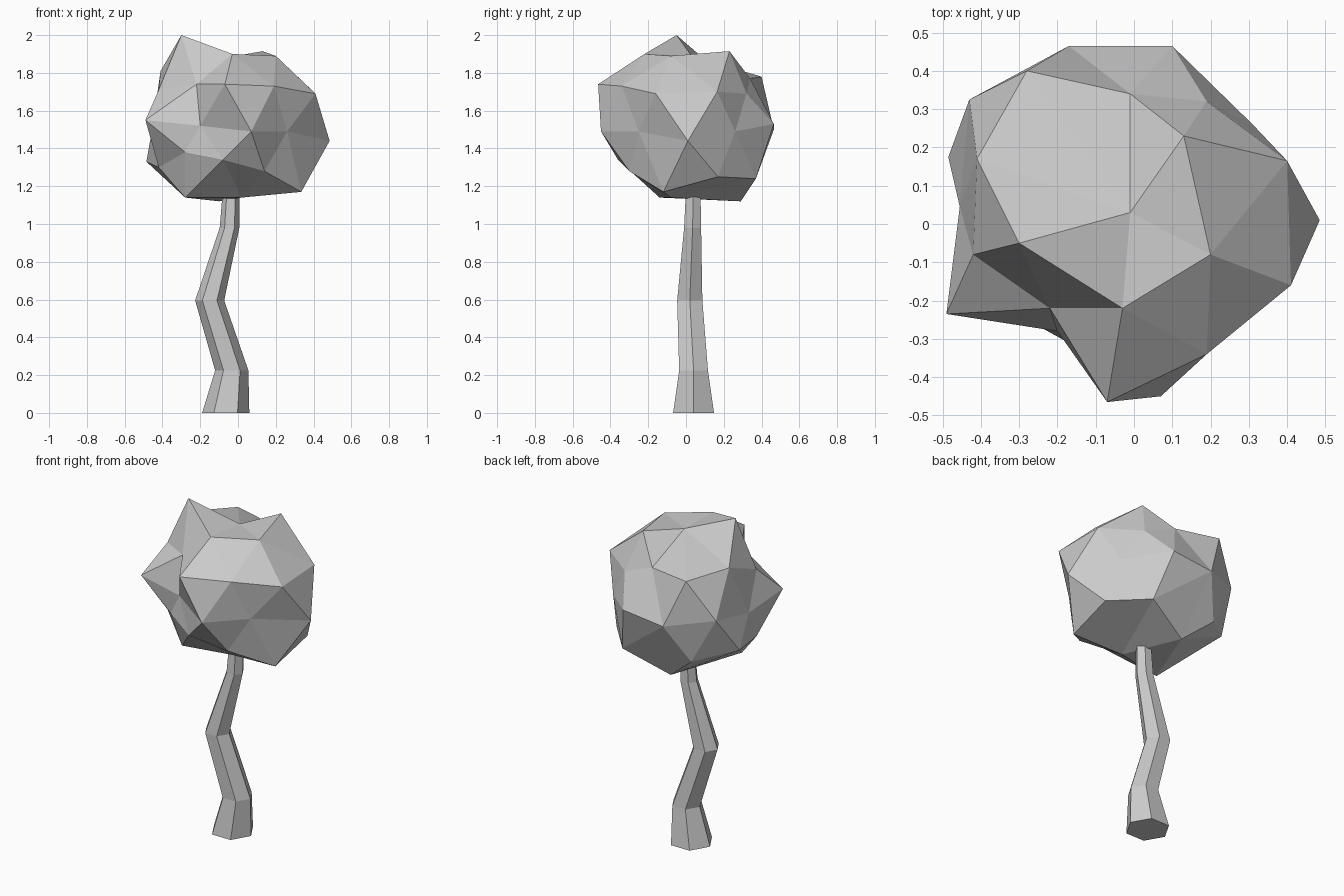
import bpy, bmesh, math
from mathutils import Vector


def make_object(name, bm):
    bmesh.ops.recalc_face_normals(bm, faces=bm.faces)
    mesh = bpy.data.meshes.new(name)
    bm.to_mesh(mesh)
    bm.free()
    obj = bpy.data.objects.new(name, mesh)
    bpy.context.collection.objects.link(obj)
    return obj


# Trunk: crooked six-sided tube, (x, y, z, radius) per ring
bm = bmesh.new()
rings = []
for x, y, z, r in [(-0.065, 0.04, 0, 0.125), (-0.033, 0.04, 0.225, 0.088),
                   (-0.15, 0.02, 0.595, 0.077), (-0.045, 0.035, 0.98, 0.052),
                   (-0.03, 0.04, 1.3, 0.04)]:
    rings.append([bm.verts.new((x + r * math.cos(i * math.pi / 3),
                                y + r * math.sin(i * math.pi / 3), z))
                  for i in range(6)])
for low, high in zip(rings, rings[1:]):
    for i in range(6):
        j = (i + 1) % 6
        bm.faces.new((low[i], low[j], high[j], high[i]))
bm.faces.new(rings[0][::-1])
bm.faces.new(rings[-1])
make_object("trunk", bm)

# Crown: faceted ball, its corners grouped by height
corners = [
    # top
    (-0.30, -0.05, 2.0), (-0.01, 0.03, 1.89), (0.13, 0.23, 1.915),
    (0.20, -0.08, 1.89), (-0.03, -0.22, 1.90),
    # upper band
    (-0.41, 0.17, 1.81), (-0.28, 0.40, 1.78), (-0.01, 0.34, 1.77),
    (0.19, 0.32, 1.69), (0.40, 0.165, 1.70), (0.41, -0.16, 1.69),
    (0.19, -0.34, 1.73), (-0.07, -0.465, 1.74), (-0.22, -0.22, 1.74),
    (-0.42, -0.08, 1.71),
    # middle band
    (-0.49, -0.235, 1.55), (-0.20, -0.28, 1.52), (0.07, -0.45, 1.49),
    (0.26, -0.25, 1.49), (0.485, 0.01, 1.44), (0.31, 0.26, 1.49),
    (0.10, 0.465, 1.53), (-0.17, 0.465, 1.50), (-0.43, 0.325, 1.55),
    (-0.455, 0.045, 1.50),
    # lower band
    (-0.485, 0.175, 1.33), (-0.42, -0.08, 1.30), (-0.28, -0.25, 1.38),
    (-0.08, -0.36, 1.34), (0.14, -0.30, 1.28), (0.335, -0.12, 1.17),
    (0.35, 0.17, 1.25), (0.17, 0.37, 1.24), (-0.28, 0.35, 1.27),
    # underside
    (-0.28, -0.14, 1.14), (0.02, -0.08, 1.14), (-0.10, 0.29, 1.12)]

# Triangulate the corners on a unit sphere, then push them out to place
centre = Vector((0, 0.02, 1.52))
bm = bmesh.new()
home = {}
for c in corners:
    v = bm.verts.new((Vector(c) - centre).normalized())
    home[v] = Vector(c)
bmesh.ops.convex_hull(bm, input=bm.verts[:])
for v in bm.verts:
    v.co = home[v]
make_object("crown", bm)
